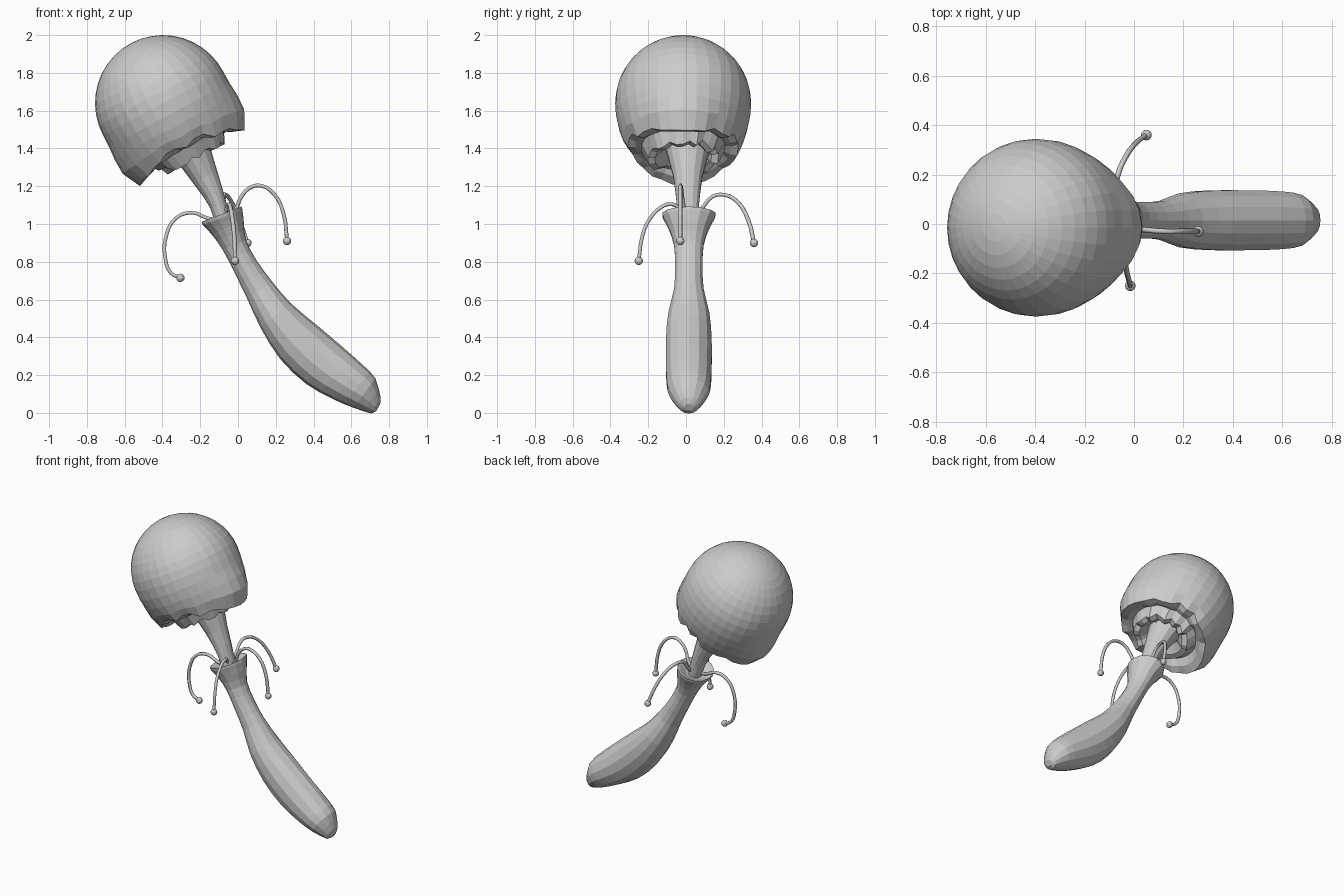
import bpy, bmesh, math, random
from mathutils import Vector, Matrix

if "Cube" in bpy.data.objects:
    bpy.data.objects.remove(bpy.data.objects["Cube"])

random.seed(11)


def finish(name, bm):
    bmesh.ops.recalc_face_normals(bm, faces=bm.faces)
    me = bpy.data.meshes.new(name)
    bm.to_mesh(me)
    bm.free()
    ob = bpy.data.objects.new(name, me)
    bpy.context.collection.objects.link(ob)
    return ob


def skin(name, rings):
    """Join a list of closed point loops into a capped surface."""
    bm = bmesh.new()
    loops = [[bm.verts.new(p) for p in ring] for ring in rings]
    n = len(loops[0])
    for a, b in zip(loops, loops[1:]):
        for i in range(n):
            j = (i + 1) % n
            bm.faces.new((a[i], a[j], b[j], b[i]))
    bm.faces.new(loops[0])
    bm.faces.new(loops[-1])
    return finish(name, bm)


def smooth_sections(s):
    """Insert one interpolated section between each pair."""
    out = []
    for i in range(len(s) - 1):
        p, a, b, q = s[max(i - 1, 0)], s[i], s[i + 1], s[min(i + 2, len(s) - 1)]
        out += [a, tuple((9 * (v + w) - u - x) / 16 for u, v, w, x in zip(p, a, b, q))]
    return out + [s[-1]]


def tilted_rings(sections, y, n=14):
    """Section: x, z, tilt in degrees, in-plane radius, y radius."""
    out = []
    for x, z, tilt, rx, ry in sections:
        u = Vector((math.cos(math.radians(tilt)), 0, math.sin(math.radians(tilt))))
        out.append([Vector((x, y, z)) + u * rx * math.cos(t) + Vector((0, ry * math.sin(t), 0))
                    for t in (2 * math.pi * i / n for i in range(n))])
    return out


# Curved handle-like stalk ending in a flared cup
stalk = smooth_sections([
    (0.73, 0.04, 60, 0.05, 0.055),
    (0.67, 0.105, 54, 0.097, 0.105),
    (0.58, 0.165, 50, 0.120, 0.12),
    (0.455, 0.253, 47, 0.137, 0.124),
    (0.32, 0.375, 43, 0.132, 0.124),
    (0.20, 0.515, 39, 0.103, 0.112),
    (0.115, 0.65, 33, 0.080, 0.080),
    (0.04, 0.775, 27, 0.067, 0.075),
    (-0.02, 0.89, 22, 0.067, 0.080),
    (-0.055, 0.98, 21, 0.092, 0.110),
    (-0.082, 1.035, 21, 0.113, 0.140),
])
skin("stalk", tilted_rings(
    [(0.742, 0.028, 60, 0.022, 0.025)] + stalk
    + [(-0.087, 1.052, 21, 0.113, 0.144), (-0.085, 1.046, 21, 0.098, 0.122),
       (-0.072, 1.018, 21, 0.05, 0.06)], 0.015))

# Neck between cup and head
skin("neck", tilted_rings([
    (-0.075, 1.01, 21, 0.045, 0.055),
    (-0.105, 1.10, 22, 0.045, 0.060),
    (-0.13, 1.16, 23, 0.054, 0.066),
    (-0.175, 1.25, 25, 0.072, 0.078),
    (-0.225, 1.35, 27, 0.092, 0.105),
    (-0.265, 1.42, 28, 0.110, 0.125),
], 0.01))

# Domed head: torn outer skirt, groove, then a torn inner skirt round the neck
N, R = 32, 0.36
place = Matrix.Translation((-0.397, -0.015, 1.64)) @ Matrix.Rotation(math.radians(-28), 4, 'Y')
tear_out, tear_in = [], []
for i in range(N):
    lobe = abs(math.cos(2 * math.pi * i / N)) ** 4
    tear_out.append(0.065 * lobe + random.choice((-0.022, 0.0, 0.018)) * (1 - lobe))
    tear_in.append(random.choice((-0.02, 0.0, 0.02)))
# radius, height along axis, outer tear, inner tear, flare of the two long flaps
profile = [(R * math.sin(a), R * math.cos(a), 0, 0, 0)
           for a in (math.radians(d) for d in (1, 9, 18, 27, 36, 45, 54, 63, 72, 81, 90))]
profile += [(0.356, -0.07, 0, 0, 0.005), (0.342, -0.14, 0.1, 0, 0.025), (0.322, -0.205, 0.4, 0, 0.042),
            (0.292, -0.265, 1, 0, 0.022), (0.255, -0.27, 0.6, 0, 0.005), (0.222, -0.262, 0, 0.3, 0),
            (0.187, -0.325, 0, 1, 0), (0.15, -0.325, 0, 0.8, 0), (0.09, -0.27, 0, 0, 0)]
rings = []
for r, h, wo, wi, flare in profile:
    ring = []
    for i in range(N):
        t = 2 * math.pi * i / N
        rr = r + flare * abs(math.cos(t)) ** 6
        ring.append(place @ Vector((rr * math.cos(t), rr * math.sin(t),
                                    h - wo * tear_out[i] - wi * tear_in[i])))
    rings.append(ring)
skin("head_shell", rings)

# Drooping tendrils with round tips
paths = {
    "left": [(-0.08, 0, 1.02), (-0.16, 0, 1.03), (-0.24, 0, 1.06), (-0.33, 0, 1.03), (-0.382, 0, 0.93),
             (-0.385, 0, 0.82), (-0.355, 0, 0.74), (-0.305, 0, 0.715)],
    "right": [(-0.06, 0, 1.02), (-0.01, -0.01, 1.08), (0.015, -0.02, 1.14), (0.06, -0.025, 1.19),
              (0.12, -0.03, 1.203), (0.19, -0.03, 1.16), (0.24, -0.03, 1.06), (0.26, -0.03, 0.91)],
    "back": [(-0.08, 0.03, 1.02), (-0.075, 0.09, 1.09), (-0.075, 0.14, 1.145), (-0.065, 0.2, 1.155),
             (-0.035, 0.27, 1.12), (0.01, 0.33, 1.02), (0.05, 0.36, 0.9)],
    "front": [(-0.075, -0.01, 1.03), (-0.055, -0.05, 1.095), (-0.045, -0.09, 1.105), (-0.04, -0.13, 1.09),
              (-0.03, -0.19, 1.03), (-0.02, -0.23, 0.94), (-0.015, -0.25, 0.805)],
}
for side, pts in paths.items():
    cu = bpy.data.curves.new(side + "_tendril", 'CURVE')
    cu.dimensions = '3D'
    cu.bevel_depth = 0.011
    cu.bevel_resolution = 1
    cu.resolution_u = 3
    cu.use_fill_caps = True
    sp = cu.splines.new('BEZIER')
    sp.bezier_points.add(len(pts) - 1)
    for bp, p in zip(sp.bezier_points, pts):
        bp.co = p
        bp.handle_left_type = bp.handle_right_type = 'AUTO'
    bpy.context.collection.objects.link(bpy.data.objects.new(side + "_tendril", cu))
    bm = bmesh.new()
    bmesh.ops.create_uvsphere(bm, u_segments=12, v_segments=8, radius=0.022,
                              matrix=Matrix.Translation(pts[-1]))
    finish(side + "_tendril_tip", bm)
